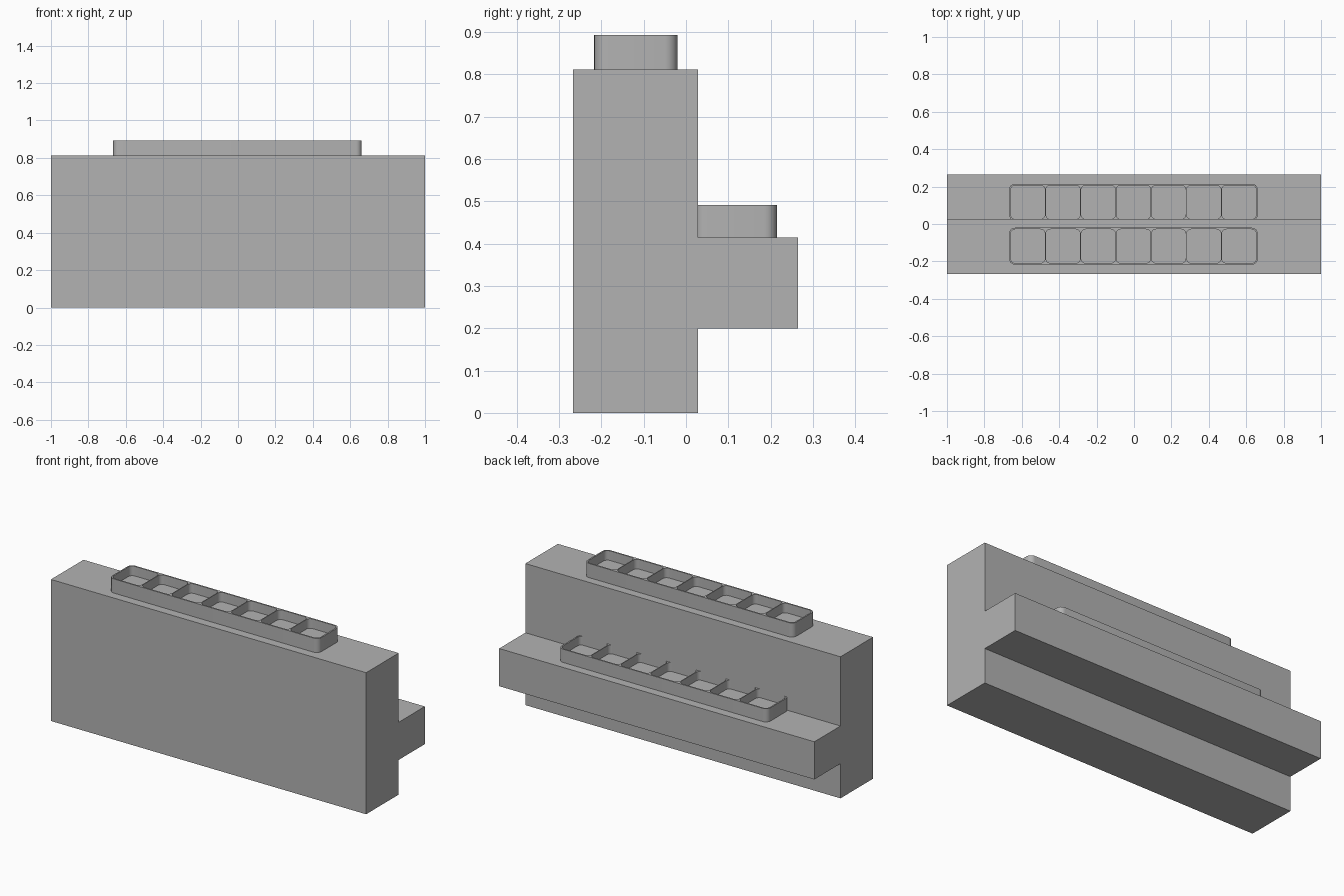
import bpy, bmesh, math

if "Cube" in bpy.data.objects:
    bpy.data.objects.remove(bpy.data.objects["Cube"])

grey = bpy.data.materials.new("matte_grey")
grey.diffuse_color = (0.45, 0.45, 0.45, 1)
grey.use_nodes = True
grey.node_tree.nodes["Principled BSDF"].inputs["Base Color"].default_value = grey.diffuse_color


def prism(name, outline, base, height, axis="z"):
    """Extrude a closed 2D outline along z, or along x for a side profile."""
    bm = bmesh.new()
    pts = [(u, v, base) if axis == "z" else (base, u, v) for u, v in outline]
    face = bm.faces.new([bm.verts.new(p) for p in pts])
    out = bmesh.ops.extrude_face_region(bm, geom=[face])
    step = (0, 0, height) if axis == "z" else (height, 0, 0)
    bmesh.ops.translate(bm, vec=step,
                        verts=[g for g in out["geom"] if isinstance(g, bmesh.types.BMVert)])
    bmesh.ops.recalc_face_normals(bm, faces=bm.faces)
    mesh = bpy.data.meshes.new(name)
    bm.to_mesh(mesh)
    bm.free()
    mesh.materials.append(grey)
    obj = bpy.data.objects.new(name, mesh)
    bpy.context.collection.objects.link(obj)
    return obj


def rounded(x0, x1, y0, y1, r, n=6):
    """Rounded rectangle outline."""
    corners = [(x1 - r, y1 - r), (x0 + r, y1 - r), (x0 + r, y0 + r), (x1 - r, y0 + r)]
    return [(cx + r * math.cos(math.pi / 2 * (k + i / n)),
             cy + r * math.sin(math.pi / 2 * (k + i / n)))
            for k, (cx, cy) in enumerate(corners) for i in range(n + 1)]


# Main block with the rear shelf, as one side profile
prism("body", [(-0.267, 0), (0.028, 0), (0.028, 0.199), (0.265, 0.199),
               (0.265, 0.415), (0.028, 0.415), (0.028, 0.812), (-0.267, 0.812)],
      -1, 2, axis="x")


def tray(name, y0, y1, base, top, depth):
    """Rounded strip with seven square pockets."""
    x0, x1, wall, gap, count = -0.667, 0.661, 0.008, 0.005, 7
    obj = prism(name, rounded(x0, x1, y0, y1, 0.03), base - 0.01, top - base + 0.01)
    pitch = (x1 - x0 - 2 * wall + gap) / count
    for i in range(count):
        cx = x0 + wall + i * pitch
        cut = prism("pocket_cutter", rounded(cx, cx + pitch - gap, y0 + wall, y1 - wall, 0.024),
                    top - depth, depth + 0.05)
        cut.hide_render = True
        cut.hide_set(True)
        mod = obj.modifiers.new("pocket", "BOOLEAN")
        mod.operation, mod.solver, mod.object = "DIFFERENCE", "EXACT", cut
    # Apply the pockets, then smooth the rounded corners
    bpy.context.view_layer.objects.active = obj
    bpy.ops.object.select_all(action="DESELECT")
    obj.select_set(True)
    for mod in list(obj.modifiers):
        cutter = mod.object
        bpy.ops.object.modifier_apply(modifier=mod.name)
        bpy.data.objects.remove(cutter)
    bpy.ops.object.shade_smooth_by_angle(angle=math.radians(30))


tray("top_tray", -0.217, -0.02, 0.812, 0.893, 0.055)
# The rear tray runs slightly into the main block
tray("shelf_tray", 0.018, 0.215, 0.415, 0.491, 0.05)
